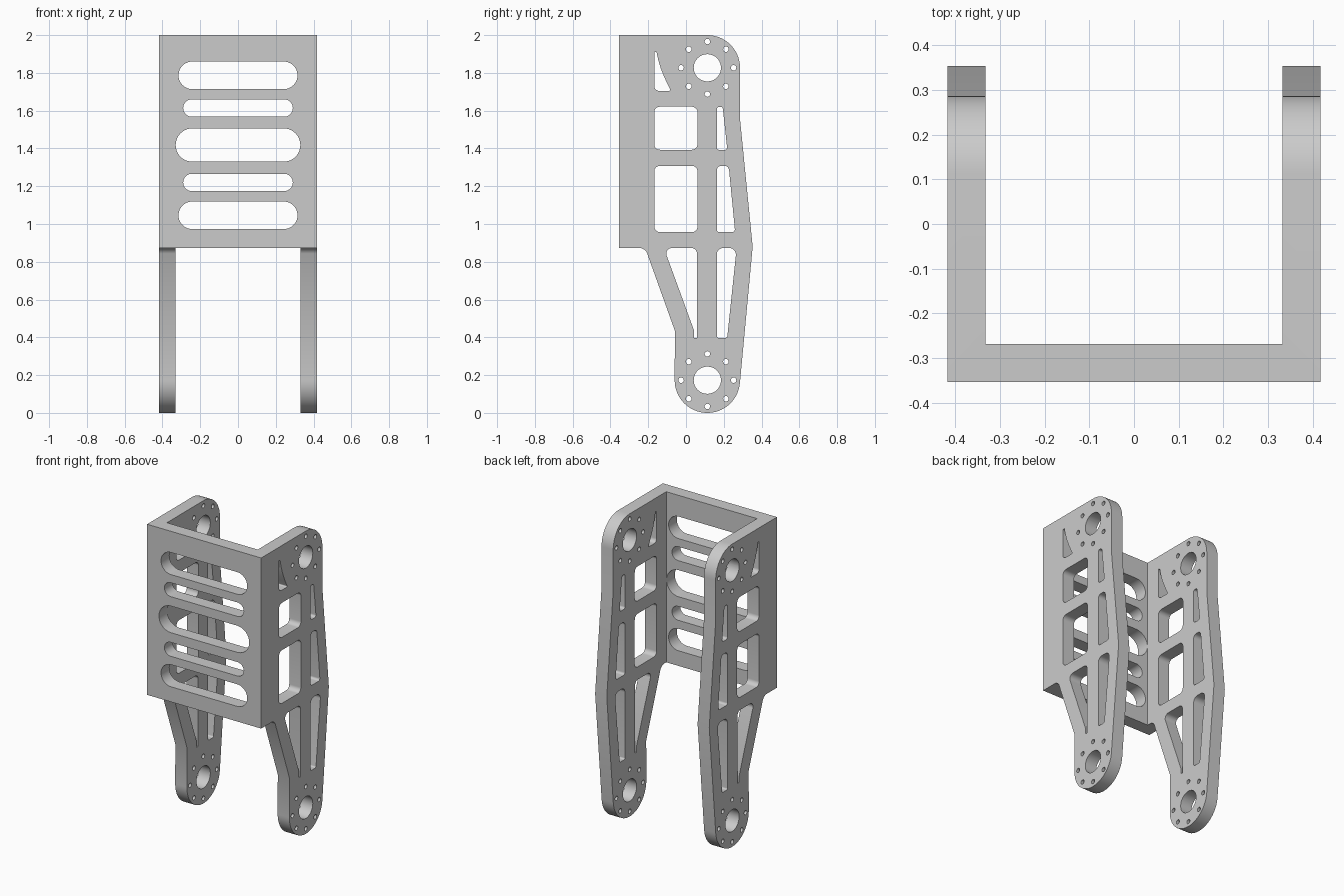
import bpy, bmesh
from math import sin, cos, pi, tan, radians
from mathutils import Vector

if "Cube" in bpy.data.objects:
    bpy.data.objects.remove(bpy.data.objects["Cube"])


def rounded(points, n=8):
    """Closed 2D outline from (u, v) or (u, v, fillet radius) corners."""
    out = []
    for i, p in enumerate(points):
        c = Vector(p[:2])
        r = p[2] if len(p) > 2 else 0
        if not r:
            out.append(c)
            continue
        a = (Vector(points[i - 1][:2]) - c).normalized()
        b = (Vector(points[(i + 1) % len(points)][:2]) - c).normalized()
        half = a.angle(b) / 2
        centre = c + (a + b).normalized() * (r / sin(half))
        d0 = c + a * (r / tan(half)) - centre
        d1 = c + b * (r / tan(half)) - centre
        sweep = d0.angle_signed(d1)
        for k in range(n + 1):
            t = -sweep * k / n
            out.append(centre + Vector((d0.x * cos(t) - d0.y * sin(t),
                                        d0.x * sin(t) + d0.y * cos(t))))
    return out


def arc(u, v, r, start, end, n):
    return [(u + r * cos(radians(start + (end - start) * k / n)),
             v + r * sin(radians(start + (end - start) * k / n))) for k in range(n + 1)]


def circle(u, v, r, n):
    return arc(u, v, r, 0, 360, n)[:-1]


def prism(name, outlines, axis, lo, hi):
    """Extrude 2D outlines along an axis into one mesh object."""
    place = {'x': lambda u, v, w: (w, u, v),
             'y': lambda u, v, w: (u, w, v),
             'z': lambda u, v, w: (u, v, w)}[axis]
    bm = bmesh.new()
    for pts in outlines:
        a = [bm.verts.new(place(p[0], p[1], lo)) for p in pts]
        b = [bm.verts.new(place(p[0], p[1], hi)) for p in pts]
        bm.faces.new(a)
        bm.faces.new(b[::-1])
        for i in range(len(pts)):
            bm.faces.new((a[i - 1], b[i - 1], b[i], a[i]))
    bmesh.ops.recalc_face_normals(bm, faces=bm.faces)
    me = bpy.data.meshes.new(name)
    bm.to_mesh(me)
    bm.free()
    ob = bpy.data.objects.new(name, me)
    bpy.context.collection.objects.link(ob)
    return ob


def cut(target, cutter, operation):
    bpy.context.view_layer.objects.active = target
    m = target.modifiers.new(cutter.name, 'BOOLEAN')
    m.operation, m.object, m.solver = operation, cutter, 'EXACT'
    bpy.ops.object.modifier_apply(modifier=m.name)
    bpy.data.objects.remove(cutter)


PY, Z_TOP, Z_BOT, R = 0.113, 1.827, 0.173, 0.173   # pivot centres

# U-shaped channel: front wall plus two side walls
bracket = prism("bracket", [[(-.417, -.5), (.417, -.5), (.417, .5), (.332, .5),
                             (.332, -.268), (-.332, -.268), (-.332, .5), (-.417, .5)]],
                'z', -.1, 2.1)

# side silhouette
outline = rounded([(-.354, .873), (-.354, 2), (PY + R, 2, R), (PY + R, 1.555), (.353, .88)]
                  + arc(PY, Z_BOT, R, -5.5, -180, 32)
                  + [(-.059, .435), (-.216, .873, .045)], 14)
cut(bracket, prism("side_outline", [outline], 'x', -.6, .6), 'INTERSECT')

# openings through both side walls
windows = [
    [(-.168, 1.621, .03), (.061, 1.621, .03), (.061, 1.393, .03), (-.168, 1.393, .03)],
    [(-.168, 1.308, .03), (.061, 1.308, .03), (.061, .957, .03), (-.168, .957, .03)],
    [(.163, 1.62, .012), (.194, 1.62, .012), (.219, 1.392, .014), (.163, 1.392, .014)],
    [(.163, 1.308, .025), (.226, 1.308, .025), (.26, .957, .014), (.163, .957, .014)],
    [(.163, .873, .035), (.268, .873, .035), (.218, .397, .01), (.163, .397, .01)],
    [(.058, .873, .03), (-.117, .873, .03), (.043, .435), (.043, .397), (.058, .397)],
    [(-.168, 1.91), (-.156, 1.91), (-.146, 1.865), (-.133, 1.822), (-.118, 1.785),
     (-.1, 1.745), (-.08, 1.705, .006), (-.168, 1.705, .025)],
]
holes = [rounded(w) for w in windows]
for z in (Z_TOP, Z_BOT):
    holes.append(circle(PY, z, .072, 48))
    for k in range(8):
        holes.append(circle(PY + .139 * cos(k * pi / 4), z + .139 * sin(k * pi / 4), .0145, 16))
cut(bracket, prism("side_holes", holes, 'x', -.6, .6), 'DIFFERENCE')

# rounded slots in the front wall: centre z, half width, radius
slots = []
for z, w, r in ((1.787, .315, .073), (1.614, .29, .046), (1.418, .33, .088),
                (1.22, .29, .046), (1.046, .315, .073)):
    slots.append(arc(w - r, z, r, -90, 90, 20) + arc(r - w, z, r, 90, 270, 20))
cut(bracket, prism("front_slots", slots, 'y', -.5, -.2), 'DIFFERENCE')

# smooth the round edges only
bpy.ops.object.select_all(action='DESELECT')
bracket.select_set(True)
bpy.context.view_layer.objects.active = bracket
bpy.ops.object.shade_smooth_by_angle(angle=radians(25))
